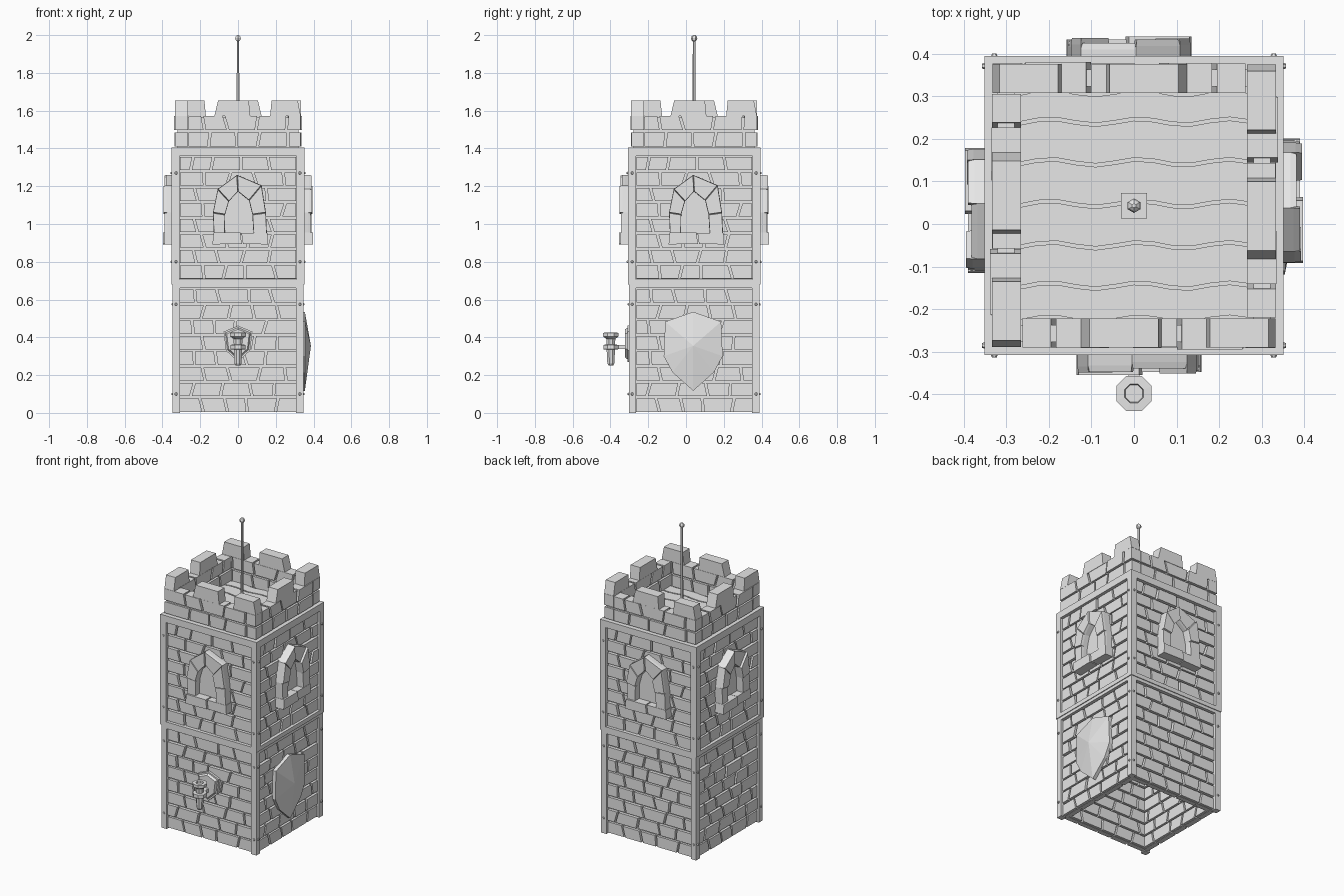
import bpy, bmesh, math, random
from mathutils import Vector

if "Cube" in bpy.data.objects:
    bpy.data.objects.remove(bpy.data.objects["Cube"])

CY = 0.043                       # tower axis is slightly behind the origin
stone = bpy.data.materials.new("pale_grey")
stone.diffuse_color = (0.8, 0.8, 0.8, 1)
stone.use_nodes = True
stone.node_tree.nodes["Principled BSDF"].inputs["Base Color"].default_value = stone.diffuse_color


def finish(bm, name, smooth=False):
    bmesh.ops.recalc_face_normals(bm, faces=bm.faces)
    me = bpy.data.meshes.new(name)
    bm.to_mesh(me)
    bm.free()
    me.materials.append(stone)
    ob = bpy.data.objects.new(name, me)
    bpy.context.collection.objects.link(ob)
    return ob


def place(u, d, z, k):
    """Side coordinates (along, outward, up) to world; k = 0 front, 1 right, 2 back, 3 left."""
    x, y = u, -d
    for _ in range(k):
        x, y = -y, x
    return Vector((x, y + CY, z))


def prism(bm, poly, d0, d1, k, outer=None):
    """Extrude a (u, z) outline outward; outer gives a different front outline."""
    a = [bm.verts.new(place(u, d0, z, k)) for u, z in poly]
    b = [bm.verts.new(place(u, d1, z, k)) for u, z in (outer or poly)]
    bm.faces.new(a)
    bm.faces.new(b)
    n = len(a)
    for i in range(n):
        bm.faces.new((a[i], a[(i + 1) % n], b[(i + 1) % n], b[i]))


def slab(bm, u0, u1, z0, z1, d0, d1, k):
    prism(bm, [(u0, z0), (u1, z0), (u1, z1), (u0, z1)], d0, d1, k)


def shrink(poly, f):
    cu = sum(p[0] for p in poly) / len(poly)
    cz = sum(p[1] for p in poly) / len(poly)
    return [(cu + (u - cu) * f, cz + (z - cz) * f) for u, z in poly]


def lathe(bm, profile, n, x, y):
    rings = [[bm.verts.new((x + r * math.cos((i + .5) * math.tau / n),
                            y + r * math.sin((i + .5) * math.tau / n), z))
              for i in range(n)] for r, z in profile]
    for a, b in zip(rings, rings[1:]):
        for i in range(n):
            bm.faces.new((a[i], a[(i + 1) % n], b[(i + 1) % n], b[i]))
    bm.faces.new(rings[0])
    bm.faces.new(rings[-1])


def bricks(bm, k, u0, u1, z0, h, rows, d0, d1, seed):
    """Courses of irregular bricks with skewed joints."""
    rnd = random.Random(seed)
    g = 0.006
    for r in range(rows):
        cuts = [(u0, 0)]
        u = u0 + rnd.uniform(0.11, 0.15) * (0.6 if r % 2 else 1)
        while u < u1 - 0.06:
            cuts.append((u, rnd.uniform(-0.012, 0.012)))
            u += rnd.uniform(0.105, 0.165)
        cuts.append((u1, 0))
        a, b = z0 + r * h + g, z0 + (r + 1) * h - g
        for (l, ls), (m, ms) in zip(cuts, cuts[1:]):
            prism(bm, [(l + g - ls, a), (m - g - ms, a), (m - g + ms, b), (l + g + ls, b)],
                  d0, d1 + rnd.uniform(-0.004, 0.003), k)


SIDES = range(4)

# brick walls with recessed mortar, open at the bottom
for name, z0, h, seed, d in (("lower_wall", 0.0, 0.0825, 4, 0.335), ("upper_wall", 0.705, 0.082, 9, 0.338)):
    bm = bmesh.new()
    for k in SIDES:
        slab(bm, -0.315, 0.315, z0 + 0.004, z0 + 8 * h, 0.298, 0.317, k)
        bricks(bm, k, -0.312, 0.312, z0, h, 8, 0.283, d, seed)
    finish(bm, name + "_bricks")

# corner posts and horizontal beams
bm = bmesh.new()
for k in SIDES:
    slab(bm, 0.307, 0.346, 0, 0.68, 0.307, 0.346, k)
    slab(bm, 0.309, 0.351, 0.68, 1.405, 0.309, 0.351, k)
    slab(bm, -0.31, 0.31, 0.66, 0.68, 0.285, 0.346, k)
    slab(bm, -0.31, 0.31, 0.68, 0.707, 0.285, 0.351, k)
    slab(bm, -0.31, 0.31, 1.36, 1.405, 0.285, 0.351, k)
finish(bm, "corner_frame")

# rivets on the posts
bm = bmesh.new()
for k in SIDES:
    for z, d in ((0.1, 0.346), (0.575, 0.346), (0.8, 0.351), (1.27, 0.351)):
        for u in (-0.328, 0.328):
            ring = [(u + 0.009 * math.cos(i * math.tau / 6), z + 0.009 * math.sin(i * math.tau / 6))
                    for i in range(6)]
            prism(bm, ring, d - 0.003, d + 0.006, k, shrink(ring, 0.6))
finish(bm, "frame_rivets")

# parapet: two brick courses, then merlons in a pinwheel
bm = bmesh.new()
for k in SIDES:
    slab(bm, -0.28, 0.32, 1.40, 1.565, 0.28, 0.32, k)
    bricks(bm, k, -0.268, 0.338, 1.405, 0.086, 2, 0.265, 0.335, 21)
finish(bm, "parapet_bricks")
bm = bmesh.new()
for k in SIDES:
    for a, b, l, r in ((-0.125, 0.065, 0.02, 0.008), (0.17, 0.332, 0.008, 0.016)):
        prism(bm, [(a, 1.572), (b, 1.572), (b - r, 1.655), (a + l, 1.655)], 0.265, 0.333, k)
finish(bm, "merlons")

# arched windows: sill, surround stones and blind panel
OUTER = [(-0.128, 0.95), (-0.133, 1.06), (-0.108, 1.185), (-0.005, 1.26),
         (0.125, 1.205), (0.148, 1.06), (0.153, 0.95)]
INNER = [(-0.07, 0.95), (-0.068, 1.05), (-0.048, 1.12), (0.0, 1.172),
         (0.058, 1.125), (0.076, 1.05), (0.082, 0.95)]
DEPTH = [0.385, 0.392, 0.39, 0.382, 0.394, 0.388]
bm = bmesh.new()
panel = bmesh.new()
for k in SIDES:
    for i in range(6):
        q = [OUTER[i], OUTER[i + 1], INNER[i + 1], INNER[i]]
        prism(bm, q, 0.32, DEPTH[i] - 0.015, k)
        prism(bm, q, DEPTH[i] - 0.015, DEPTH[i], k, shrink(q, 0.95))
    prism(bm, [(-0.135, 0.892), (0.02, 0.895), (0.012, 0.955), (-0.13, 0.955)], 0.32, 0.397, k)
    prism(bm, [(0.026, 0.895), (0.158, 0.892), (0.155, 0.953), (0.018, 0.953)], 0.32, 0.39, k)
    prism(panel, INNER, 0.31, 0.343, k)
finish(bm, "window_surrounds")
finish(panel, "window_panels")

# roof deck with wavy plank joints
bm = bmesh.new()
for k in (0,):
    slab(bm, -0.30, 0.30, 1.37, 1.402, -0.30, 0.30, k)
finish(bm, "roof_deck")
bm = bmesh.new()
XS = [-0.27 + 0.54 * i / 12 for i in range(13)]
EDGES = [-0.225, -0.145, -0.05, 0.047, 0.145, 0.24, 0.31]


def wave(x):
    return 0.007 * math.sin(x * 30 + 1.2)


for e0, e1 in zip(EDGES, EDGES[1:]):
    outline = [(x, e0 + 0.004 + wave(x)) for x in XS] + [(x, e1 - 0.004 + wave(x)) for x in reversed(XS)]
    f = bm.faces.new([bm.verts.new((x, y, 1.40)) for x, y in outline])
    ext = bmesh.ops.extrude_face_region(bm, geom=[f])["geom"]
    bmesh.ops.translate(bm, vec=(0, 0, 0.014), verts=[v for v in ext if isinstance(v, bmesh.types.BMVert)])
finish(bm, "roof_planks")

# flag pole with square foot and knob
bm = bmesh.new()
slab(bm, -0.03, 0.03, 1.41, 1.432, -0.03, 0.03, 0)
lathe(bm, [(0.009, 1.43), (0.007, 1.972)], 6, 0, CY)
lathe(bm, [(0.006, 1.966), (0.015, 1.975), (0.017, 1.984), (0.013, 1.994), (0.005, 2.0)], 6, 0, CY)
finish(bm, "flag_pole")

# faceted shield on the right side
bm = bmesh.new()
half = [(0.0, 0.535), (0.148, 0.483), (0.156, 0.30), (0.11, 0.215), (0.0, 0.117)]
rim = half + [(-u, z) for u, z in half[-2:0:-1]]
rim = [(u - 0.005, z) for u, z in rim]
prism(bm, rim, 0.33, 0.354, 1)
tip = bm.verts.new(place(-0.005, 0.386, 0.355, 1))
ring = [bm.verts.new(place(u, 0.354, z, 1)) for u, z in rim]
for i in range(len(ring)):
    bm.faces.new((ring[i], ring[(i + 1) % len(ring)], tip))
finish(bm, "wall_shield")

# torch holder on the front: back plate, arm and torch
plate = [(0, 0.462), (0.076, 0.43), (0.064, 0.33), (0, 0.27), (-0.064, 0.33), (-0.076, 0.43)]
bm = bmesh.new()
prism(bm, plate, 0.32, 0.352, 0)
prism(bm, shrink(plate, 0.88), 0.352, 0.366, 0, shrink(plate, 0.78))
finish(bm, "torch_plate")
bm = bmesh.new()
slab(bm, -0.013, 0.013, 0.337, 0.36, 0.36, 0.43, 0)
finish(bm, "torch_arm")
bm = bmesh.new()
lathe(bm, [(0.013, 0.25), (0.02, 0.262), (0.024, 0.335), (0.043, 0.337), (0.043, 0.36), (0.024, 0.362),
           (0.026, 0.392), (0.045, 0.405), (0.045, 0.424), (0.024, 0.425), (0.022, 0.412)], 8, 0, -0.398)
finish(bm, "torch")
